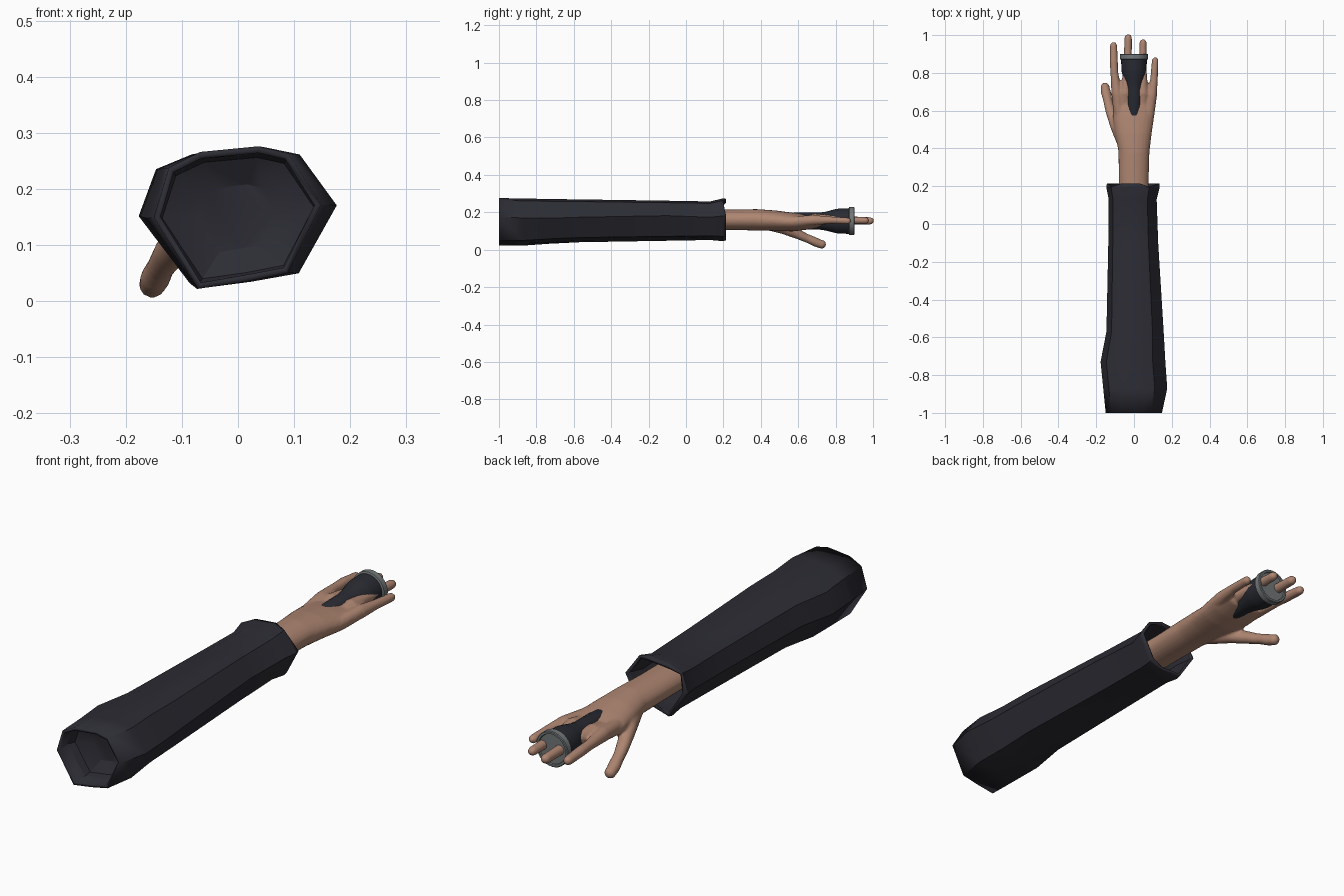
import bpy
import bmesh
from math import cos, sin, pi, radians

cube = bpy.data.objects.get("Cube")
if cube:
    bpy.data.objects.remove(cube, do_unlink=True)


def material(name, rgb):
    mat = bpy.data.materials.new(name)
    mat.use_nodes = True
    mat.diffuse_color = (*rgb, 1)
    mat.node_tree.nodes["Principled BSDF"].inputs["Base Color"].default_value = (*rgb, 1)
    return mat


SKIN = material("skin", (0.42, 0.235, 0.165))
CLOTH = material("dark cloth", (0.025, 0.025, 0.034))
CASING = material("torch casing", (0.022, 0.024, 0.032))
METAL = material("grey metal", (0.17, 0.185, 0.19))


def circle(sides):
    return [(cos(2 * pi * i / sides), sin(2 * pi * i / sides)) for i in range(sides)]


def loft(bm, sections, outline, caps=True):
    """Skin (y, centre x, centre z, radius x, radius z) sections along y."""
    rings = [[bm.verts.new((cx + u * rx, y, cz + v * rz)) for u, v in outline]
             for y, cx, cz, rx, rz in sections]
    n = len(outline)
    for a, b in zip(rings, rings[1:]):
        for i in range(n):
            j = (i + 1) % n
            bm.faces.new((a[i], a[j], b[j], b[i]))
    if caps:
        bm.faces.new(rings[0])
        bm.faces.new(rings[-1])
    return rings


def finish(bm, name, mat, angle=30):
    bmesh.ops.recalc_face_normals(bm, faces=bm.faces)
    mesh = bpy.data.meshes.new(name)
    bm.to_mesh(mesh)
    bm.free()
    mesh.materials.append(mat)
    obj = bpy.data.objects.new(name, mesh)
    bpy.context.collection.objects.link(obj)
    bpy.ops.object.select_all(action='DESELECT')
    obj.select_set(True)
    bpy.context.view_layer.objects.active = obj
    bpy.ops.object.shade_smooth_by_angle(angle=radians(angle))
    return obj


def finger(bm, joints):
    """Round tapered digit with a domed tip, joints are (y, x, z, radius)."""
    y, x, z, r = joints[-1]
    dome = [(y + r * sin(a), x, z, r * cos(a)) for a in (0.4, 0.8, 1.15, 1.45)]
    loft(bm, [(y, x, z, r, r) for y, x, z, r in joints + dome], circle(14))


# Arm, palm and digits, fused into one smooth skin
bm = bmesh.new()
loft(bm, [
    (-0.20, 0, 0.160, 0.078, 0.055),
    (0.22, -0.002, 0.160, 0.079, 0.055),
    (0.38, 0, 0.160, 0.082, 0.057),
    (0.48, -0.003, 0.155, 0.097, 0.055),
    (0.57, -0.003, 0.148, 0.110, 0.050),
    (0.64, 0, 0.146, 0.112, 0.040),
    (0.72, 0, 0.150, 0.098, 0.028),
], circle(24))
finger(bm, [(0.58, -0.078, 0.152, 0.030), (0.69, -0.090, 0.160, 0.030),
            (0.80, -0.104, 0.160, 0.021), (0.86, -0.107, 0.158, 0.022),
            (0.945, -0.108, 0.152, 0.019)])
finger(bm, [(0.60, -0.050, 0.150, 0.026), (0.69, -0.046, 0.163, 0.031),
            (0.80, -0.035, 0.160, 0.023), (0.985, -0.031, 0.154, 0.020)])
finger(bm, [(0.60, 0.050, 0.150, 0.026), (0.69, 0.046, 0.163, 0.031),
            (0.80, 0.046, 0.160, 0.022), (0.96, 0.048, 0.156, 0.019)])
finger(bm, [(0.56, 0.078, 0.150, 0.028), (0.68, 0.094, 0.158, 0.028),
            (0.77, 0.106, 0.158, 0.020), (0.865, 0.112, 0.154, 0.018)])
finger(bm, [(0.40, -0.045, 0.148, 0.036), (0.51, -0.088, 0.122, 0.037),
            (0.59, -0.120, 0.088, 0.030), (0.65, -0.138, 0.060, 0.025),
            (0.69, -0.147, 0.042, 0.027), (0.725, -0.153, 0.029, 0.024)])
hand = finish(bm, "hand_and_forearm", SKIN, 180)
remesh = hand.modifiers.new("fuse", 'REMESH')
remesh.mode = 'VOXEL'
remesh.voxel_size = 0.006
remesh.use_smooth_shade = True
smooth = hand.modifiers.new("soften", 'SMOOTH')
smooth.factor = 0.5
smooth.iterations = 5

# Faceted sleeve, with the cloth edge turned inward by a solidify
FOLDS = [(-1, 0), (-0.82, 0.7), (-0.45, 0.92), (0.25, 1), (0.61, 0.9),
         (1, 0.18), (0.6, -0.78), (0.1, -0.9), (-0.47, -1)]
SLEEVE = [  # y, left x, right x, bottom, top
    (-1.00, -0.150, 0.148, 0.022, 0.276),
    (-0.87, -0.163, 0.176, 0.022, 0.274),
    (-0.73, -0.177, 0.166, 0.032, 0.271),
    (-0.57, -0.146, 0.157, 0.040, 0.269),
    (-0.10, -0.136, 0.128, 0.048, 0.262),
    (0.13, -0.134, 0.120, 0.052, 0.258),
    (0.195, -0.147, 0.136, 0.046, 0.274),
    (0.215, -0.143, 0.134, 0.050, 0.272),
]
bm = bmesh.new()
rings = loft(bm, [(y, (a + b) / 2, (c + d) / 2, (b - a) / 2, (d - c) / 2)
                  for y, a, b, c, d in SLEEVE], FOLDS, caps=False)
for i, vert in enumerate(rings[-1]):      # uneven cuff edge
    vert.co.y -= 0.018 * (i % 3 == 1)
for ring in rings[2:5]:                   # diagonal creases along the cloth
    for vert in ring[5:8:2]:
        vert.co.z += 0.02 * (vert.co.y + 0.5)
sleeve = finish(bm, "sleeve", CLOTH, 28)
solid = sleeve.modifiers.new("cloth thickness", 'SOLIDIFY')
solid.thickness = 0.012
solid.offset = -1

# Recessed lining that closes the shoulder end
bm = bmesh.new()
loft(bm, [(-0.94, 0, 0.148, 0.150, 0.118), (-0.90, 0, 0.148, 0.135, 0.108),
          (-0.87, 0, 0.148, 0.070, 0.060)], FOLDS)
bmesh.ops.delete(bm, geom=[f for f in bm.faces if f.calc_center_median().y < -0.935],
                 context='FACES_ONLY')
finish(bm, "shoulder_lining", CLOTH)


def lathe(name, profile, mat):
    bm = bmesh.new()
    loft(bm, [(y, 0, 0.153, r, r) for y, r in profile], circle(32))
    return finish(bm, name, mat)


# Torch: handle in the palm, flared head, metal bezel and flat lens
lathe("torch_body", [(0.555, 0.036), (0.575, 0.045), (0.71, 0.045), (0.745, 0.050),
                     (0.80, 0.064), (0.82, 0.067), (0.875, 0.068)], CASING)
lathe("torch_bezel", [(0.870, 0.069), (0.873, 0.075), (0.897, 0.075), (0.900, 0.072),
                      (0.900, 0.064), (0.894, 0.062)], METAL)
